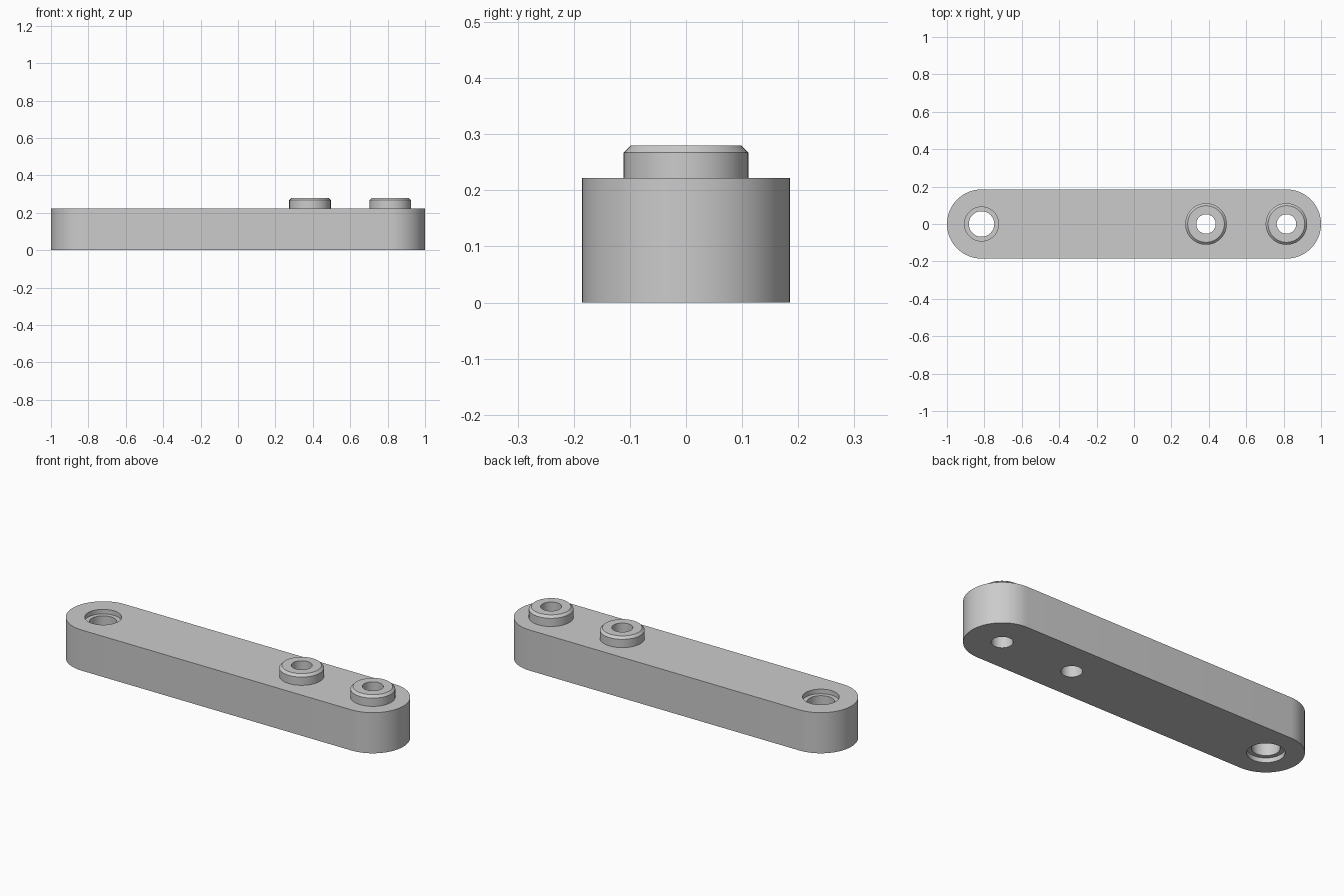
import bpy, bmesh
from math import radians, pi, cos, sin

cube = bpy.data.objects.get("Cube")
if cube:
    bpy.data.objects.remove(cube, do_unlink=True)

SEG = 64
HEIGHT = 0.222
RADIUS = 0.185
END = 1 - RADIUS          # centre of each rounded end
BOSS_X = (0.385, END)
BOSS_TOP = 0.28

grey = bpy.data.materials.new("plain grey")
grey.use_nodes = True
colour = (0.6, 0.6, 0.6, 1)
grey.diffuse_color = colour
grey.node_tree.nodes["Principled BSDF"].inputs["Base Color"].default_value = colour


def stack(name, rings):
    """Closed solid skinned through a stack of outlines."""
    bm = bmesh.new()
    loops = [[bm.verts.new(p) for p in ring] for ring in rings]
    count = len(loops[0])
    for low, high in zip(loops, loops[1:]):
        for i in range(count):
            j = (i + 1) % count
            bm.faces.new((low[i], low[j], high[j], high[i]))
    bm.faces.new(loops[0][::-1])
    bm.faces.new(loops[-1])
    mesh = bpy.data.meshes.new(name)
    bm.to_mesh(mesh)
    bm.free()
    mesh.materials.append(grey)
    obj = bpy.data.objects.new(name, mesh)
    bpy.context.collection.objects.link(obj)
    return obj


def turned(name, x, profile):
    """Solid of revolution from (radius, height) pairs, standing at x."""
    angles = [2 * pi * i / SEG for i in range(SEG)]
    return stack(name, [[(x + r * cos(a), r * sin(a), z) for a in angles]
                        for r, z in profile])


def slot(z):
    """Outline with two straight sides and two half-round ends."""
    half = SEG // 2
    points = []
    for side in (1, -1):
        for i in range(half + 1):
            a = pi * i / half - pi / 2
            points.append((side * (END + RADIUS * cos(a)), side * RADIUS * sin(a), z))
    return points


def combine(target, tool, operation):
    mod = target.modifiers.new(tool.name, "BOOLEAN")
    mod.operation = operation
    mod.solver = "EXACT"
    mod.object = tool
    bpy.context.view_layer.objects.active = target
    bpy.ops.object.modifier_apply(modifier=mod.name)
    bpy.data.objects.remove(tool, do_unlink=True)


# Long arm with rounded ends
arm = stack("link_arm", [slot(0), slot(HEIGHT)])

# Raised chamfered bosses, each with a through hole
for x in BOSS_X:
    boss = turned("boss", x, [(0.111, HEIGHT - 0.05), (0.111, BOSS_TOP - 0.013),
                              (0.098, BOSS_TOP)])
    combine(arm, boss, "UNION")
    hole = turned("boss_hole", x, [(0.052, -0.1), (0.052, 0.4)])
    combine(arm, hole, "DIFFERENCE")

# Larger hole, counterbored on both faces
DEPTH = 0.025
bore = turned("counterbored_hole", -END, [
    (0.091, -0.1), (0.091, DEPTH), (0.068, DEPTH),
    (0.068, HEIGHT - DEPTH), (0.091, HEIGHT - DEPTH), (0.091, 0.4)])
combine(arm, bore, "DIFFERENCE")

# Smooth curved walls with crisp edges
bpy.ops.object.select_all(action="DESELECT")
arm.select_set(True)
bpy.context.view_layer.objects.active = arm
bpy.ops.object.shade_smooth_by_angle(angle=radians(30))
